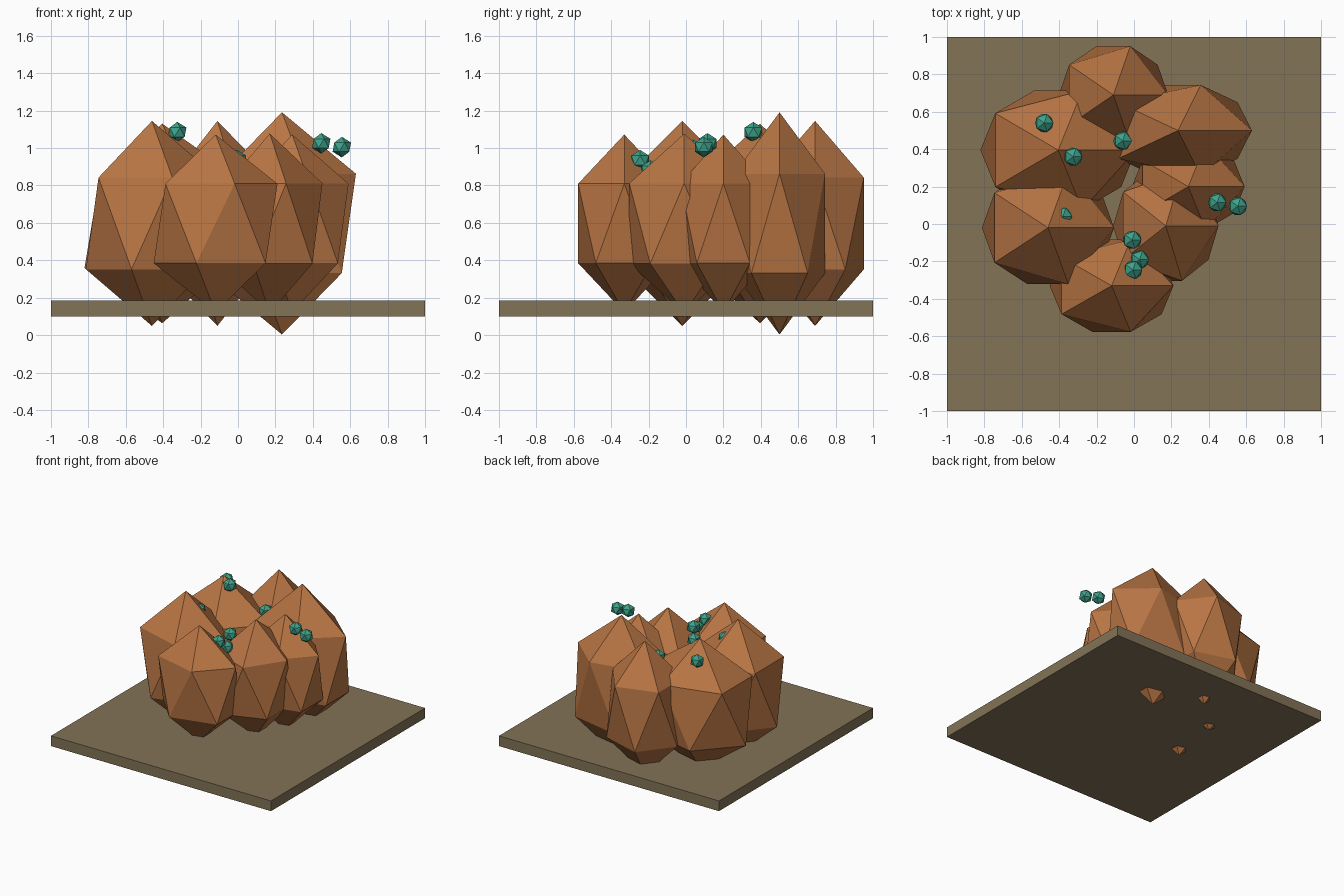
import bpy


def material(name, rgb):
    # sRGB 0-255 to linear
    lin = [((c / 255 + 0.055) / 1.055) ** 2.4 for c in rgb]
    m = bpy.data.materials.new(name)
    m.diffuse_color = (*lin, 1)
    return m


ROCK = material("copper_brown", (184, 117, 68))
GEM = material("teal_green", (62, 162, 138))
SLAB = material("olive_brown", (130, 115, 87))


def ico(name, loc, scale, mat):
    bpy.ops.mesh.primitive_ico_sphere_add(subdivisions=1, radius=1, location=loc)
    ob = bpy.context.object
    ob.name = name
    ob.scale = scale
    ob.data.materials.append(mat)


# Square ground slab
bpy.ops.mesh.primitive_cube_add(size=2, location=(0, 0, 0.142))
slab = bpy.context.object
slab.name = "ground_slab"
slab.scale = (1, 1, 0.042)
slab.data.materials.append(SLAB)

# Stretched boulders: x, y, then half sizes
for x, y, sx, sy, sz in [
    (-0.12, -0.33, 0.37, 0.29, 0.475),
    (0.17, -0.01, 0.315, 0.345, 0.48),
    (0.29, 0.20, 0.337, 0.27, 0.475),
    (-0.46, -0.02, 0.395, 0.355, 0.548),
    (-0.405, 0.395, 0.465, 0.375, 0.533),
    (-0.11, 0.69, 0.327, 0.307, 0.548),
    (0.235, 0.50, 0.442, 0.286, 0.594),
]:
    ico("boulder", (x, y, 0.597), (sx, sy, sz), ROCK)

# Small mineral nuggets
for loc in [
    (-0.48, 0.54, 1.02), (-0.325, 0.36, 1.085), (-0.06, 0.445, 0.91),
    (0.445, 0.115, 1.025), (0.555, 0.095, 1.005), (-0.01, -0.085, 0.935),
    (0.03, -0.19, 0.88), (-0.005, -0.245, 0.935), (-0.38, 0.04, 0.99),
]:
    ico("nugget", loc, (0.055,) * 3, GEM)
